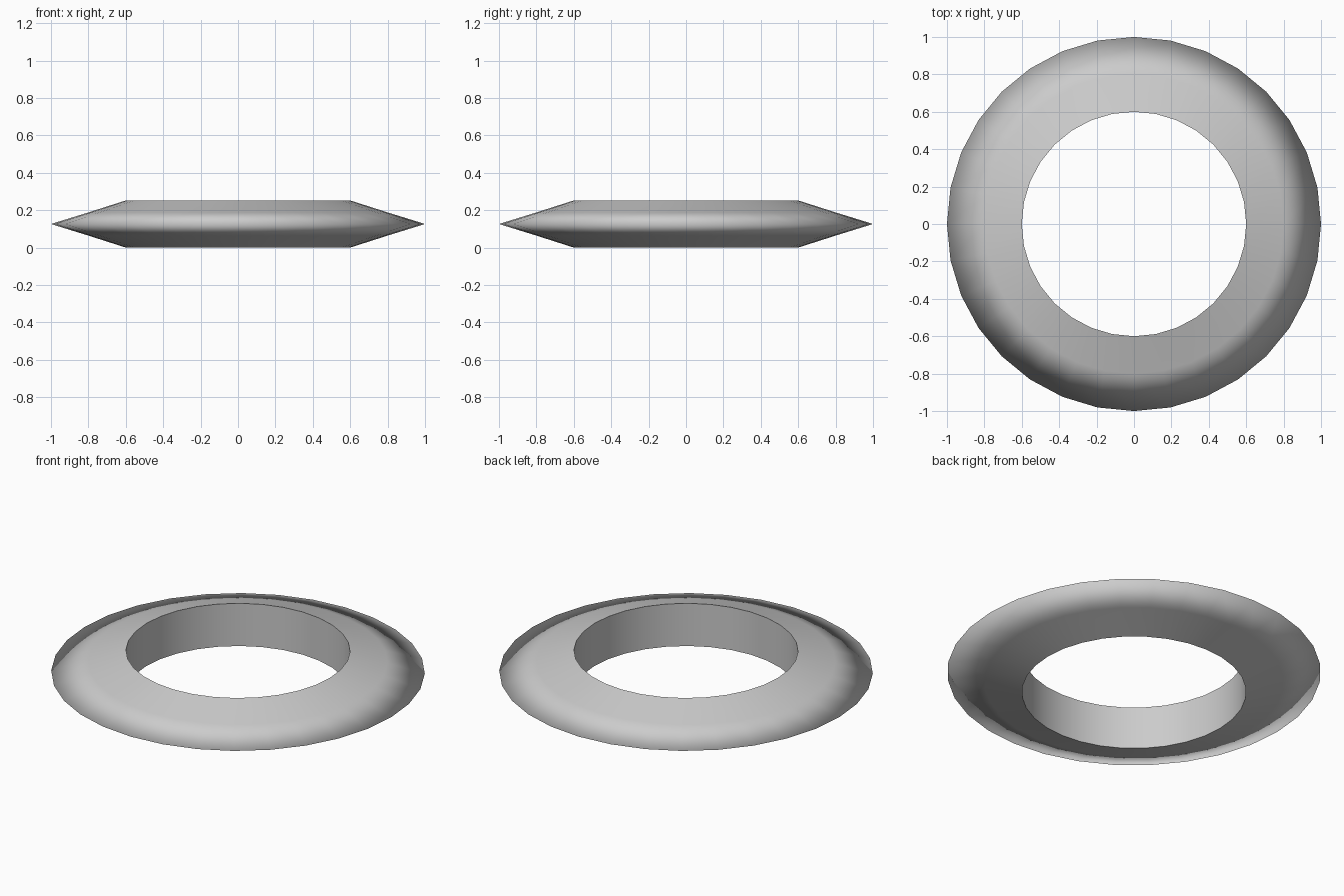
import bpy, bmesh, math

if "Cube" in bpy.data.objects:
    bpy.data.objects.remove(bpy.data.objects["Cube"])

SEGMENTS = 32
# Cross-section as (radius, height): inner wall, sloped top and bottom, thin outer rim
PROFILE = [(0.6, 0.0), (0.6, 0.252), (0.8, 0.188), (1.0, 0.126), (0.8, 0.064)]

bm = bmesh.new()
rings = []
for i in range(SEGMENTS):
    a = 2 * math.pi * i / SEGMENTS
    rings.append([bm.verts.new((r * math.cos(a), r * math.sin(a), z)) for r, z in PROFILE])

# Lathe the closed profile around z
n = len(PROFILE)
for i in range(SEGMENTS):
    a, b = rings[i], rings[(i + 1) % SEGMENTS]
    for j in range(n):
        k = (j + 1) % n
        bm.faces.new((a[j], a[k], b[k], b[j]))
bmesh.ops.recalc_face_normals(bm, faces=bm.faces[:])

# Smooth everywhere, crisp only along the two edges of the hole
for f in bm.faces:
    f.smooth = True
for i in range(SEGMENTS):
    for j in (0, 1):
        bm.edges.get((rings[i][j], rings[(i + 1) % SEGMENTS][j])).smooth = False

mesh = bpy.data.meshes.new("ring")
bm.to_mesh(mesh)
bm.free()
bpy.context.collection.objects.link(bpy.data.objects.new("ring", mesh))
